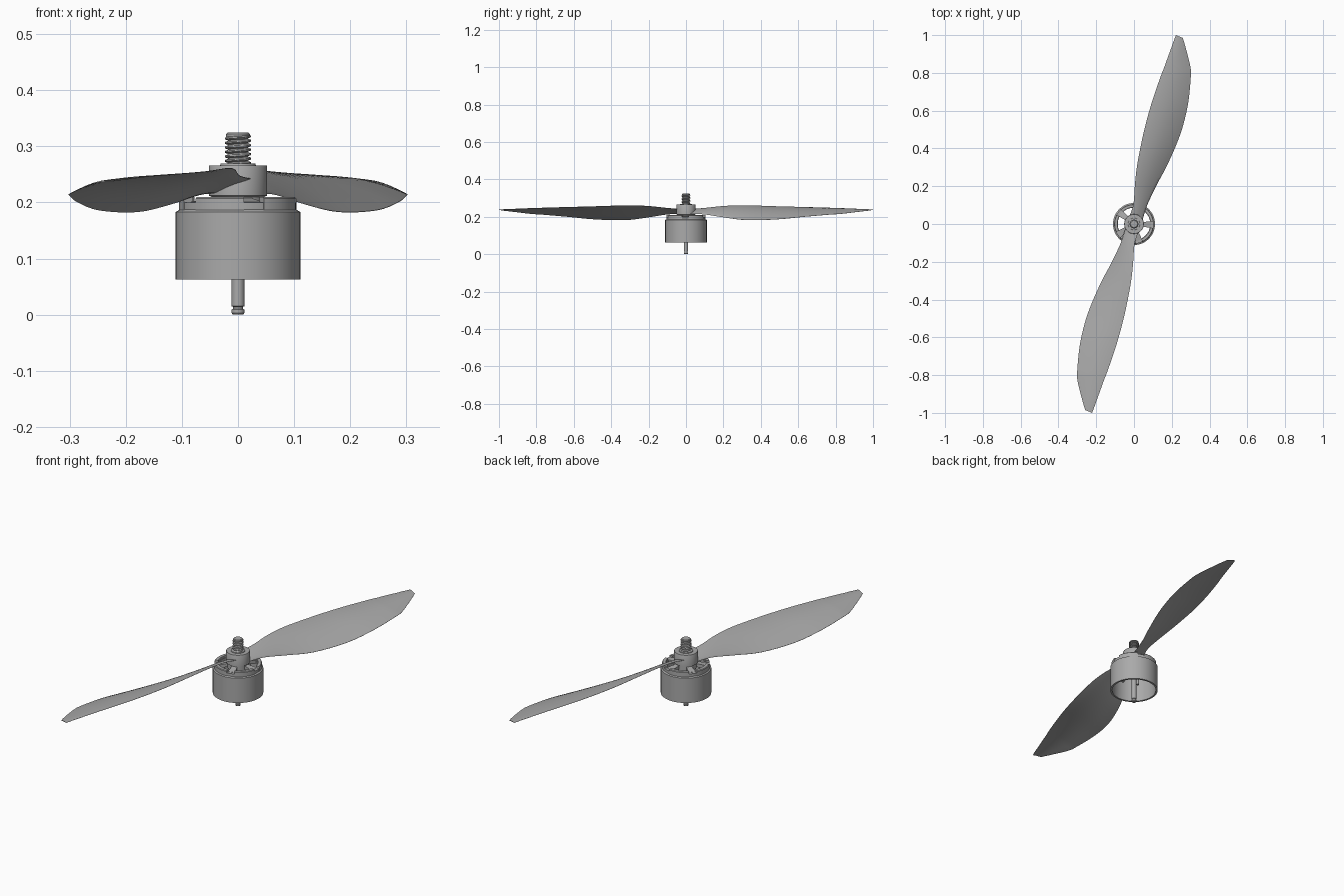
import bpy
import bmesh
from math import sin, cos, pi, tau, radians
from mathutils import Vector, Matrix

cube = bpy.data.objects.get("Cube")
if cube:
    bpy.data.objects.remove(cube, do_unlink=True)

grey = bpy.data.materials.new("plain_grey")
grey.use_nodes = True
COLOUR = (0.4, 0.4, 0.4, 1)
grey.diffuse_color = COLOUR
grey.node_tree.nodes["Principled BSDF"].inputs["Base Color"].default_value = COLOUR


def finish(name, bm, angle=35):
    bmesh.ops.remove_doubles(bm, verts=bm.verts, dist=1e-6)
    bmesh.ops.recalc_face_normals(bm, faces=bm.faces)
    mesh = bpy.data.meshes.new(name)
    bm.to_mesh(mesh)
    bm.free()
    mesh.materials.append(grey)
    ob = bpy.data.objects.new(name, mesh)
    bpy.context.collection.objects.link(ob)
    bpy.ops.object.select_all(action="DESELECT")
    ob.select_set(True)
    bpy.context.view_layer.objects.active = ob
    bpy.ops.object.shade_smooth_by_angle(angle=radians(angle))
    return ob


def lathe(name, profile, closed=False, start=0, sweep=360, steps=64):
    """Turn a (radius, z) profile about z; partial turns get end caps."""
    bm = bmesh.new()
    full = sweep == 360
    rings = []
    for i in range(steps + (not full)):
        a = radians(start + sweep * i / steps)
        rings.append([bm.verts.new((r * cos(a), r * sin(a), z)) for r, z in profile])
    n = len(profile)
    for i in range(steps):
        a, b = rings[i], rings[(i + 1) % len(rings)]
        for j in range(n if closed else n - 1):
            k = (j + 1) % n
            bm.faces.new((a[j], b[j], b[k], a[k]))
    if not full:
        bm.faces.new(rings[0])
        bm.faces.new(rings[-1])
    bmesh.ops.dissolve_degenerate(bm, dist=1e-6, edges=bm.edges)
    return finish(name, bm)


# Motor bell: thin open can with a stepped top rim
lathe("motor_bell", [(.111, .063), (.111, .183), (.104, .187), (.104, .2),
                     (.086, .2), (.086, .186), (.102, .18), (.102, .063)], closed=True)

# Raised rim pads between the spokes, spokes and inner pegs
for i in range(5):
    spoke = -2 + 72 * i
    lathe(f"rim_pad_{i + 1}", [(.105, .184), (.105, .207), (.102, .21), (.088, .21), (.088, .184)],
          closed=True, start=spoke + 10, sweep=52, steps=14)

    bm = bmesh.new()
    bmesh.ops.create_cube(bm, size=1)
    for v in bm.verts:
        outer = v.co.x > 0
        v.co = Vector((.09 if outer else .04, v.co.y * (.036 if outer else .022),
                       .193 + v.co.z * .016 + (0 if outer else .008)))
    bm.transform(Matrix.Rotation(radians(spoke), 4, "Z"))
    finish(f"spoke_{i + 1}", bm)

    bm = bmesh.new()
    bmesh.ops.create_cone(bm, cap_ends=True, segments=16, radius1=.006, radius2=.006, depth=.07,
                          matrix=Matrix.Translation((.062 * cos(radians(spoke)),
                                                     .062 * sin(radians(spoke)), .162)))
    finish(f"inner_peg_{i + 1}", bm)

# Shaft with a retaining groove near its end
lathe("shaft", [(0, 0), (.009, 0), (.0115, .003), (.0115, .009), (.009, .01), (.009, .014),
                (.0115, .015), (.0115, .2), (0, .2)], steps=32)

# Hub and washer
lathe("propeller_hub", [(0, .186), (.047, .186), (.047, .21), (.052, .212),
                        (.052, .264), (.051, .266), (0, .266)])
lathe("washer", [(0, .265), (.032, .265), (.031, .269), (0, .271)], steps=32)

# Threaded stud: radius follows a helical ridge
bm = bmesh.new()
SIDES, ROWS, PITCH, BASE = 32, 56, .008, .266
rows = []
for j in range(ROWS + 1):
    z = BASE + .053 * j / ROWS
    row = []
    for i in range(SIDES):
        t = ((z - BASE) / PITCH - i / SIDES) % 1
        r = .017 + .0065 * min(1, 1.5 * (1 - abs(2 * t - 1)))
        row.append(bm.verts.new((r * cos(tau * i / SIDES), r * sin(tau * i / SIDES), z)))
    rows.append(row)
for a, b in zip(rows, rows[1:]):
    for i in range(SIDES):
        k = (i + 1) % SIDES
        bm.faces.new((a[i], a[k], b[k], b[i]))
bm.faces.new(rows[-1])
finish("threaded_stud", bm)
lathe("stud_tip", [(0, .316), (.021, .316), (.021, .322), (.018, .325), (0, .325)], steps=32)

# Blade stations: upper edge x, z, lower edge x, z at each distance y
STATIONS = [
    (.02, -.034, .24, .045, .216), (.10, -.004, .247, .07, .213),
    (.21, .005, .258, .122, .196), (.32, .018, .261, .18, .183),
    (.48, .05, .256, .247, .186), (.63, .09, .252, .285, .2),
    (.77, .137, .248, .3, .212), (.83, .16, .246, .299, .216),
    (.94, .2, .241, .272, .229), (.99, .222, .238, .258, .234)]


def smooth_station(i, t):
    p = [STATIONS[max(0, min(len(STATIONS) - 1, i + d))] for d in (-1, 0, 1, 2)]
    return [b + .5 * t * (c - a + t * (2 * a - 5 * b + 4 * c - d + t * (3 * (b - c) + d - a)))
            for a, b, c, d in zip(*p)]


def blade(name, turn):
    sections = [smooth_station(i, s / 4) for i in range(len(STATIONS) - 1) for s in range(4)]
    sections.append(STATIONS[-1])
    bm = bmesh.new()
    loops = []
    CUTS = 10
    for y, xa, za, xb, zb in sections:
        top, bottom = [], []
        chord = xb - xa
        for c in range(CUTS + 1):
            u = c / CUTS
            tip = max(0, (y - .94) / .05)
            yy = y + tip * (.01 - .015 * u)
            z = za + (zb - za) * u + .05 * chord * sin(pi * u)
            thick = (.0015 + .006 * (1 - y)) * (sin(pi * u) ** .5 if 0 < u < 1 else 0) + .0008
            x = xa + chord * u
            top.append(bm.verts.new((x, yy, z + thick / 2)))
            bottom.append(bm.verts.new((x, yy, z - thick / 2)))
        loops.append(top + bottom[::-1])
    for a, b in zip(loops, loops[1:]):
        for i in range(len(a)):
            k = (i + 1) % len(a)
            bm.faces.new((a[i], a[k], b[k], b[i]))
    bm.faces.new(loops[0])
    bm.faces.new(loops[-1])
    bm.transform(Matrix.Rotation(turn, 4, "Z"))
    finish(name, bm, 50)


blade("back_blade", 0)
blade("front_blade", pi)
